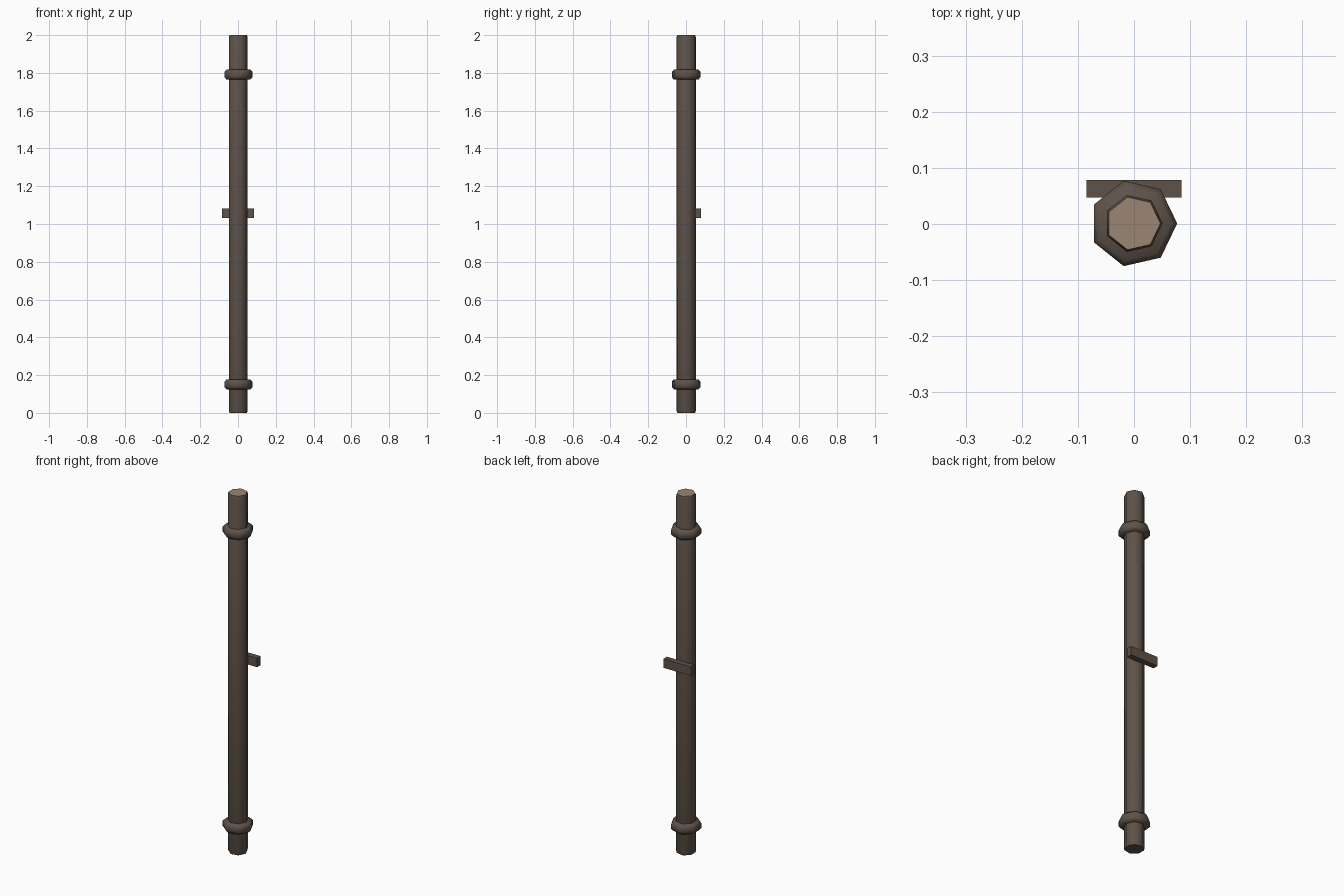
import bpy
import math
from mathutils import Matrix

cube = bpy.data.objects.get("Cube")
if cube:
    bpy.data.objects.remove(cube, do_unlink=True)

SIDES = 7


def material(name, rgb):
    mat = bpy.data.materials.new(name)
    mat.use_nodes = True
    mat.diffuse_color = (*rgb, 1)
    bsdf = next(n for n in mat.node_tree.nodes if n.type == 'BSDF_PRINCIPLED')
    bsdf.inputs["Base Color"].default_value = (*rgb, 1)
    bsdf.inputs["Roughness"].default_value = 0.9
    return mat


bark = material("dark_brown_bark", (0.112, 0.085, 0.066))
cut_wood = material("tan_cut_wood", (0.33, 0.235, 0.165))


def lathe(name, profile, mats):
    """Seven-sided solid from (radius, height) pairs, with a corner on +x."""
    verts = []
    for radius, z in profile:
        for i in range(SIDES):
            a = math.tau * i / SIDES
            verts.append((radius * math.cos(a) - 0.001,
                          radius * math.sin(a) + 0.001, z))
    faces = [tuple(reversed(range(SIDES)))]
    for row in range(len(profile) - 1):
        for i in range(SIDES):
            j = (i + 1) % SIDES
            a, b = row * SIDES, (row + 1) * SIDES
            faces.append((a + i, a + j, b + j, b + i))
    faces.append(tuple(range(len(verts) - SIDES, len(verts))))
    mesh = bpy.data.meshes.new(name)
    mesh.from_pydata(verts, [], faces)
    for mat in mats:
        mesh.materials.append(mat)
    obj = bpy.data.objects.new(name, mesh)
    bpy.context.collection.objects.link(obj)
    bpy.ops.object.select_all(action='DESELECT')
    obj.select_set(True)
    bpy.context.view_layer.objects.active = obj
    bpy.ops.object.shade_smooth_by_angle(angle=math.radians(53))
    return obj


# Pole with slightly eased ends and a pale cut top
R = 0.052
pole = lathe("pole", [(R - 0.004, 0), (R, 0.01), (R, 1.99), (R - 0.004, 2)],
             [bark, cut_wood])
for face in pole.data.polygons:
    if face.normal.z > 0.9:
        face.material_index = 1

# Chamfered collars near both ends
for name, z in (("lower_collar", 0.151), ("upper_collar", 1.791)):
    lathe(name, [(0.067, z - 0.026), (0.078, z - 0.014),
                 (0.078, z + 0.014), (0.067, z + 0.026)], [bark])

# Short crossbar fixed to the back
bpy.ops.mesh.primitive_cube_add(size=1)
bar = bpy.context.object
bar.name = bar.data.name = "crossbar"
bar.data.transform(Matrix.Translation((0, 0.063, 1.056))
                   @ Matrix.Diagonal((0.169, 0.031, 0.05, 1)))
bar.data.materials.append(bark)
